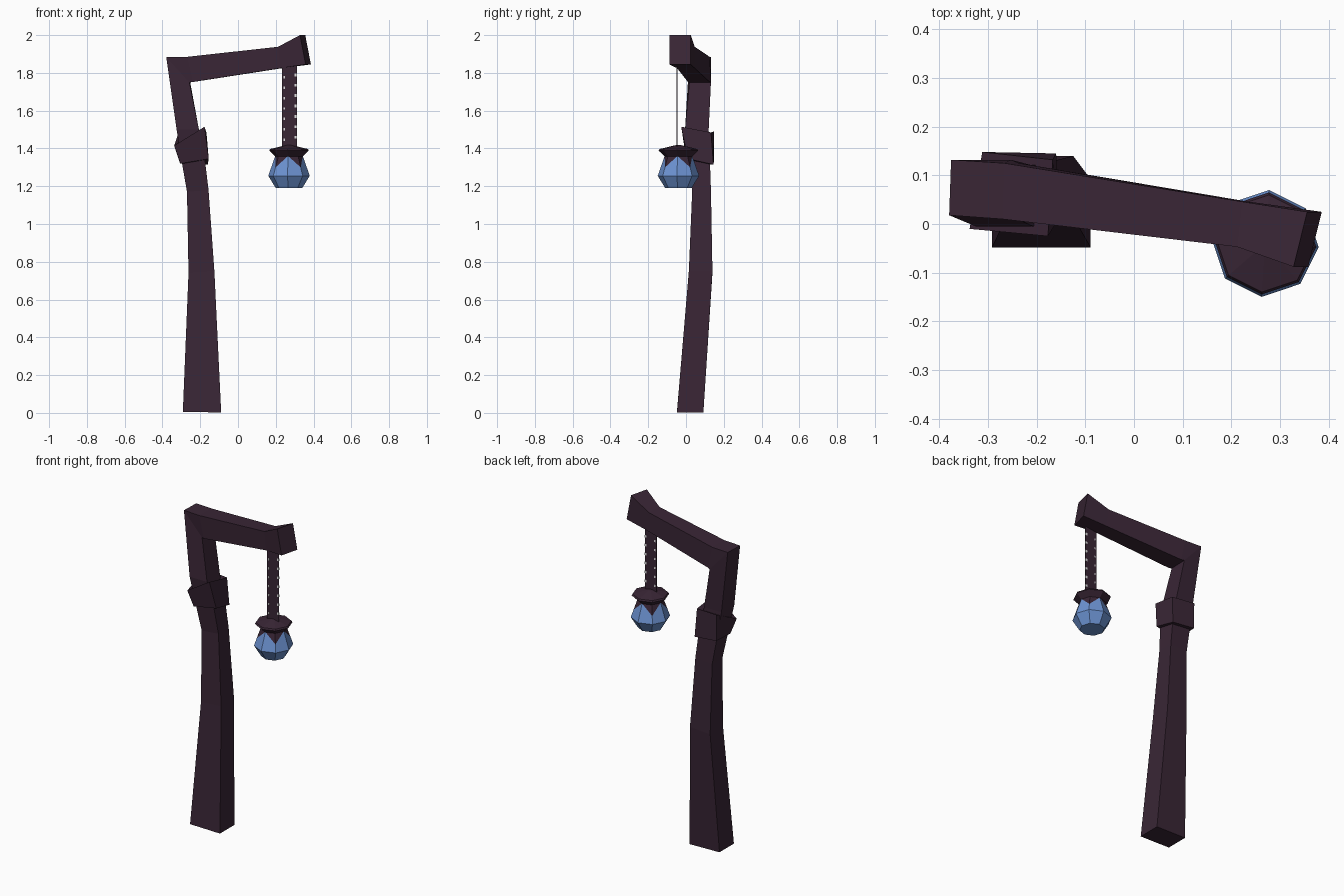
import bpy, bmesh, math
from mathutils import Vector

if "Cube" in bpy.data.objects:
    bpy.data.objects.remove(bpy.data.objects["Cube"])


def material(name, rgb):
    m = bpy.data.materials.new(name)
    m.diffuse_color = (*rgb, 1)
    m.use_nodes = True
    m.node_tree.nodes["Principled BSDF"].inputs["Base Color"].default_value = m.diffuse_color
    return m


WOOD = material("dark plum wood", (0.041, 0.019, 0.036))
GLASS = material("blue glass", (0.15, 0.29, 0.64))
PALE = material("pale grey", (0.75, 0.75, 0.75))


def finish(name, bm, *mats):
    bmesh.ops.recalc_face_normals(bm, faces=bm.faces)
    me = bpy.data.meshes.new(name)
    bm.to_mesh(me)
    bm.free()
    for m in mats:
        me.materials.append(m)
    ob = bpy.data.objects.new(name, me)
    bpy.context.collection.objects.link(ob)
    return ob


def loft(name, rings, *mats):
    """Skin a list of closed point rings and cap both ends."""
    bm = bmesh.new()
    vs = [[bm.verts.new(p) for p in r] for r in rings]
    n = len(vs[0])
    for a, b in zip(vs, vs[1:]):
        for i in range(n):
            j = (i + 1) % n
            bm.faces.new((a[i], a[j], b[j], b[i]))
    bm.faces.new(vs[0])
    bm.faces.new(vs[-1])
    return finish(name, bm, *mats)


# Bent post and arm: outer x,z / inner x,z / front y, back y / skew of the back in x
stations = [
    (-.292, .006, -.089, .002, -.048, .092, .0),
    (-.262, .74, -.125, .75, .015, .14, .0),
    (-.270, 1.17, -.156, 1.18, .033, .132, .0),
    (-.303, 1.36, -.180, 1.38, .012, .125, .0),
    (-.325, 1.50, -.207, 1.50, -.005, .12, .0),
    (-.380, 1.885, -.257, 1.75, .018, .132, .004),
    (-.270, 1.885, -.240, 1.752, .01, .125, .004),
    (.212, 1.938, .225, 1.825, -.047, .046, .01),
    (.328, 2.0, .358, 1.845, -.088, .025, .028),
]
loft("post_and_arm", [[(ox, f, oz), (ix, f, iz), (ix + s, b, iz), (ox + s, b, oz)]
                      for ox, oz, ix, iz, f, b, s in stations], WOOD)

# Crooked collar round the post
loft("post_collar", [
    [(-.305, .005, 1.32), (-.155, .01, 1.345), (-.16, .145, 1.315), (-.31, .148, 1.33)],
    [(-.338, -.01, 1.415), (-.177, -.025, 1.515), (-.167, .132, 1.485), (-.312, .148, 1.49)],
], WOOD)

# Lantern, eight sided and slightly turned
C = Vector((.27, -.04, 0))


def point(i, r, z):
    a = math.radians(-4 + 45 * i)
    return C + Vector((r * math.cos(a), r * math.sin(a), z))


def ring(r, z):
    return [point(i, r, z) for i in range(8)]


# Glass body, with dark pointed leaves cut into its upper faces
bm = bmesh.new()
R, ZR, RT, ZT = .11, 1.255, .068, 1.375


def slope(z):
    return R + (RT - R) * (z - ZR) / (ZT - ZR)


base, belly, top = ([bm.verts.new(p) for p in ring(r, z)]
                    for r, z in ((.07, 1.19), (R, ZR), (RT, ZT)))
cut = []
for i in range(8):
    z = 1.30 if i % 2 else 1.36     # leaf tip on odd corners
    cut.append(bm.verts.new(point(i, slope(z), z)))
bm.faces.new(base)
bm.faces.new(top).material_index = 1
for i in range(8):
    j = (i + 1) % 8
    bm.faces.new((base[i], base[j], belly[j], belly[i]))
    bm.faces.new((belly[i], belly[j], cut[j], cut[i]))
    bm.faces.new((cut[i], cut[j], top[j], top[i])).material_index = 1
finish("lantern_glass", bm, GLASS, WOOD)

# Flared lantern cap
loft("lantern_cap", [ring(.07, 1.355), ring(.105, 1.388), ring(.1, 1.397), ring(.012, 1.418)], WOOD)


# Flat hanging strap with pale nicks along its edges
def plates(name, boxes, y, mat):
    bm = bmesh.new()
    for x0, x1, z0, z1 in boxes:
        vs = bmesh.ops.create_cube(bm, size=1)["verts"]
        for v in vs:
            v.co = Vector((x1 if v.co.x > 0 else x0,
                           -.048 + math.copysign(y, v.co.y),
                           z1 if v.co.z > 0 else z0))
    finish(name, bm, mat)


plates("hanging_strap", [(.232, .312, 1.40, 1.85)], .002, WOOD)
nicks = []
for k in range(7):
    z = 1.44 + .055 * k
    nicks += [(.240, .248, z, z + .013), (.300, .312, z + .012, z + .027)]
plates("strap_nicks", nicks, .003, PALE)
